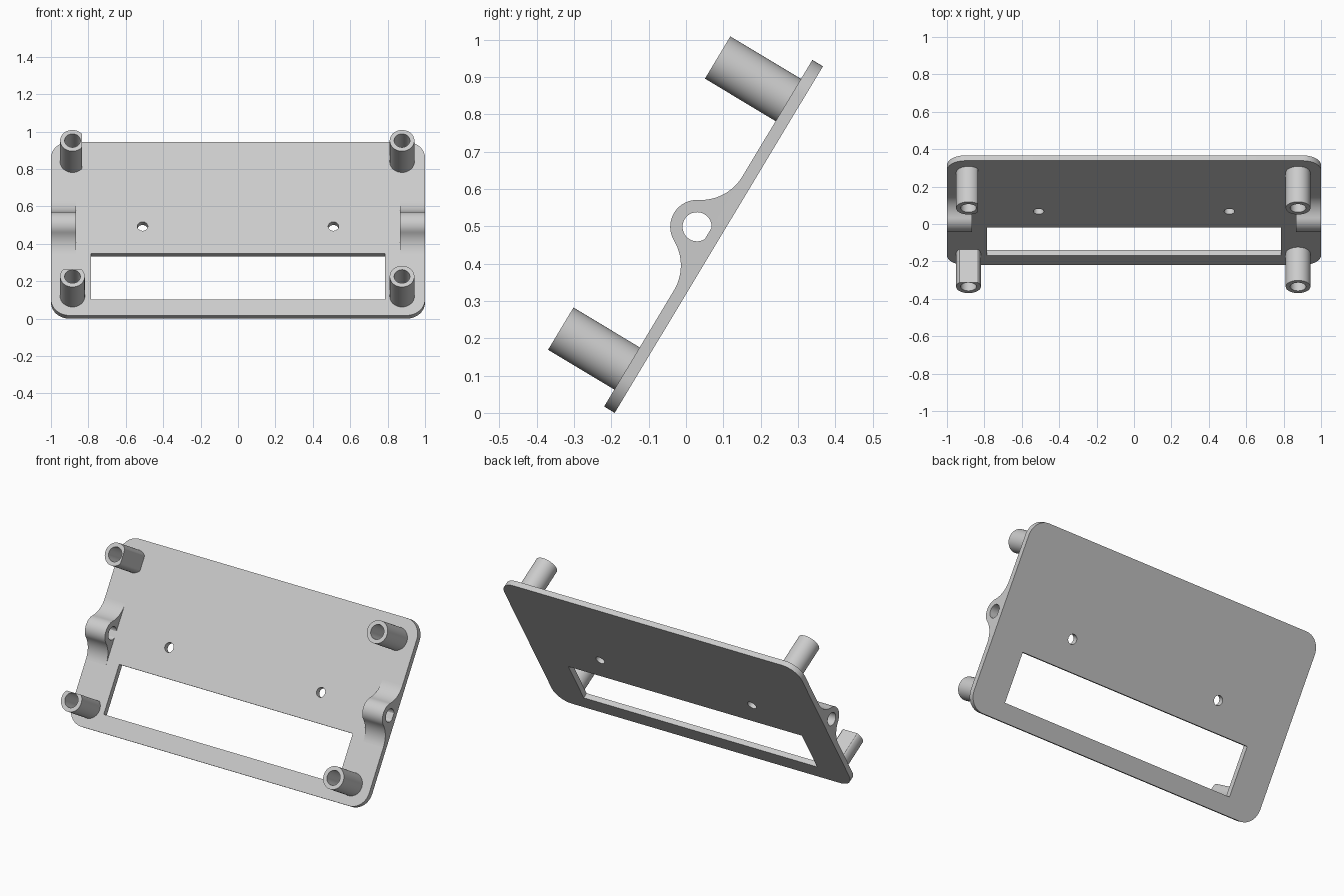
import bpy, bmesh, math
from mathutils import Matrix

cube = bpy.data.objects.get("Cube")
if cube:
    bpy.data.objects.remove(cube)

TILT = math.radians(59)
THICK, HEIGHT = 0.033, 1.083
# Local frame of the tilted panel: x across, y up the slope, z out of the front
FRAME = Matrix.Translation((0, -0.191, 0)) @ Matrix.Rotation(TILT, 4, 'X')

grey = bpy.data.materials.new("light grey plastic")
grey.use_nodes = True
colour = (0.6, 0.6, 0.6, 1)
grey.diffuse_color = colour
grey.node_tree.nodes["Principled BSDF"].inputs["Base Color"].default_value = colour


def arc(cx, cy, r, start, end, steps):
    angles = [math.radians(start + (end - start) * i / steps) for i in range(steps + 1)]
    return [(cx + r * math.cos(a), cy + r * math.sin(a)) for a in angles]


def circle(cx, cy, r, steps=48):
    return arc(cx, cy, r, 0, 360, steps)[:-1]


def prism(name, outline, low, high, along_x=False):
    """Extrude an outline along the panel normal, or along x."""
    bm = bmesh.new()
    place = (lambda p, t: (t, p[0], p[1])) if along_x else (lambda p, t: (p[0], p[1], t))
    face = bm.faces.new([bm.verts.new(place(p, low)) for p in outline])
    grown = bmesh.ops.extrude_face_region(bm, geom=[face])["geom"]
    for v in grown:
        if isinstance(v, bmesh.types.BMVert):
            v.co["xyz".index("x" if along_x else "z")] = high
    bmesh.ops.recalc_face_normals(bm, faces=bm.faces)
    mesh = bpy.data.meshes.new(name)
    bm.to_mesh(mesh)
    bm.free()
    mesh.materials.append(grey)
    ob = bpy.data.objects.new(name, mesh)
    ob.matrix_world = FRAME
    bpy.context.collection.objects.link(ob)
    return ob


def select(ob):
    bpy.ops.object.select_all(action='DESELECT')
    ob.select_set(True)
    bpy.context.view_layer.objects.active = ob


def cut(ob, cutter):
    cutter.hide_render = True
    mod = ob.modifiers.new("cut", 'BOOLEAN')
    mod.operation, mod.solver, mod.object = 'DIFFERENCE', 'EXACT', cutter
    select(ob)
    bpy.ops.object.modifier_apply(modifier=mod.name)
    bpy.data.objects.remove(cutter)


def smooth(ob):
    select(ob)
    bpy.ops.object.shade_smooth_by_angle(angle=math.radians(30))


# Panel with rounded corners
R = 0.1
corners = [(1 - R, HEIGHT - R, 0), (R - 1, HEIGHT - R, 90), (R - 1, R, 180), (1 - R, R, 270)]
outline = [p for x, y, a in corners for p in arc(x, y, R, a, a + 90, 12)]
panel = prism("panel", outline, 0, THICK)

# Display window and two screw holes
window = [(-0.785, 0.1), (0.785, 0.1), (0.785, 0.388), (-0.785, 0.388)]
cut(panel, prism("window_cutter", window, -0.1, 0.1))
for x in (-0.51, 0.51):
    cut(panel, prism("screw_cutter", circle(x, 0.556, 0.028, 32), -0.1, 0.1))
smooth(panel)

# Hollow corner posts; the two on the right have one side trimmed flat
posts = [("upper_left_post", 0.877, 0.958, 0.254, 1, 1),
         ("upper_right_post", -0.885, 0.958, 0.254, 0.05, 1),
         ("lower_left_post", 0.877, 0.119, 0.24, 1, 1),
         ("lower_right_post", -0.885, 0.119, 0.24, 1, 0.044)]
for name, x, y, tip, trim_x, trim_y in posts:
    ring = [(x + min(px, trim_x), y + min(py, trim_y)) for px, py in circle(0, 0, 0.066)]
    post = prism(name, ring, THICK, tip)
    cut(post, prism("bore_cutter", circle(x, y, 0.042), THICK - 0.02, tip + 0.05))
    smooth(post)

# Pivot ears: a round boss blended into the panel by two fillets
EAR_Y, EAR_Z, BOSS, FILLET = 0.541, 0.0676, 0.072, 0.13
rise = THICK + FILLET - EAR_Z
reach = math.sqrt((FILLET + BOSS) ** 2 - rise ** 2)
touch = math.degrees(math.atan2(rise, reach))
top = THICK + FILLET
profile = (arc(EAR_Y + reach, top, FILLET, 270, 180 + touch, 14)
           + arc(EAR_Y, EAR_Z, BOSS, touch, 180 - touch, 24)[1:-1]
           + arc(EAR_Y - reach, top, FILLET, 360 - touch, 270, 14))
for name, low, high in (("left_pivot_ear", 0.865, 1), ("right_pivot_ear", -1, -0.865)):
    ear = prism(name, profile, low, high, along_x=True)
    cut(ear, prism("pivot_cutter", circle(EAR_Y, EAR_Z, 0.039), low - 0.1, high + 0.1, along_x=True))
    smooth(ear)
